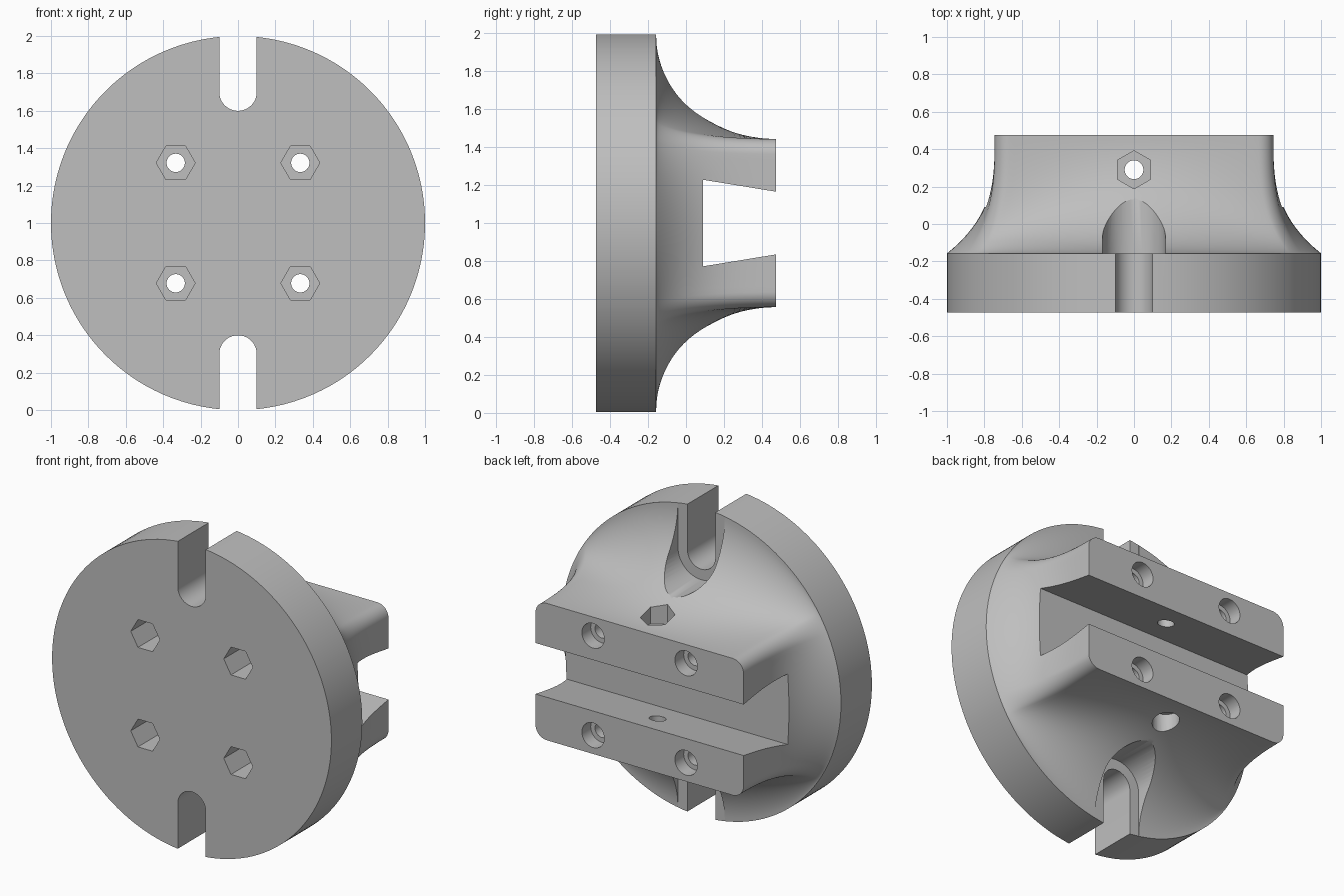
import bpy, bmesh
from math import pi, cos, sin, atan2, sqrt

if "Cube" in bpy.data.objects:
    bpy.data.objects.remove(bpy.data.objects["Cube"])

FRONT, RIM, BACK, MID = -0.473, -0.157, 0.475, 1.0   # y of the disc faces, jaw face; centre height

grey = bpy.data.materials.new("light_grey")
grey.use_nodes = True
grey.diffuse_color = (0.52, 0.52, 0.52, 1)
grey.node_tree.nodes["Principled BSDF"].inputs["Base Color"].default_value = (0.52, 0.52, 0.52, 1)


def make_object(name, bm):
    bmesh.ops.recalc_face_normals(bm, faces=bm.faces)
    mesh = bpy.data.meshes.new(name)
    bm.to_mesh(mesh)
    bm.free()
    mesh.materials.append(grey)
    obj = bpy.data.objects.new(name, mesh)
    bpy.context.collection.objects.link(obj)
    return obj


def skin(name, rings):
    """Closed solid through a list of matching rings."""
    bm = bmesh.new()
    loops = [[bm.verts.new(p) for p in ring] for ring in rings]
    n = len(loops[0])
    for a, b in zip(loops, loops[1:]):
        for i in range(n):
            j = (i + 1) % n
            bm.faces.new((a[i], a[j], b[j], b[i]))
    bm.faces.new(loops[0])
    bm.faces.new(loops[-1])
    return make_object(name, bm)


def prism(name, profile, axis, start, end):
    """Extrude a 2D profile along one axis."""
    place = {"X": lambda u, v, d: (d, u, v),
             "Y": lambda u, v, d: (u, d, v),
             "Z": lambda u, v, d: (u, v, d)}[axis]
    return skin(name, [[place(u, v, d) for u, v in profile] for d in (start, end)])


def polygon(u, v, r, sides, turn=0.0):
    return [(u + r * cos(turn + 2 * pi * i / sides), v + r * sin(turn + 2 * pi * i / sides))
            for i in range(sides)]


def u_slot(half, sign):
    """Round-ended slot, open towards the rim."""
    arc = [(half * cos(pi * i / 24), MID + sign * (0.7 - half * sin(pi * i / 24))) for i in range(25)]
    return arc + [(-half, MID + sign * 1.2), (half, MID + sign * 1.2)]


def rounded_rectangle(hx, hz, r):
    """Outline with evenly divided straight sides and round corners."""
    corners = [(hx - r, hz - r, 0), (r - hx, hz - r, 1), (r - hx, r - hz, 2), (hx - r, r - hz, 3)]
    pts = []
    for k, (cx, cz, q) in enumerate(corners):
        pts += [(cx + r * cos(pi / 2 * (q + i / 10)), cz + r * sin(pi / 2 * (q + i / 10)))
                for i in range(11)]
        nx, nz, nq = corners[(k + 1) % 4]
        end = (nx + r * cos(pi / 2 * nq), nz + r * sin(pi / 2 * nq))
        last, steps = pts[-1], (48, 24)[k % 2]
        pts += [(last[0] + (end[0] - last[0]) * i / steps, last[1] + (end[1] - last[1]) * i / steps)
                for i in range(1, steps)]
    return pts


# Flange body: round disc flaring into a rectangular jaw block
jaw = rounded_rectangle(0.745, 0.443, 0.08)
circle = [(cos(a), sin(a)) for a in (atan2(z, x) for x, z in jaw)]
rings = [[(x, FRONT, MID + z) for x, z in circle]]
STEPS = 32
for s in range(STEPS + 1):
    t = 1 - cos(pi / 2 * s / STEPS)
    fx = (1 - t) ** 3.1
    fz = 1 - sqrt(max(0, 1 - (1 - t) ** 2))
    rings.append([(jx + (cx - jx) * fx, RIM + (BACK - RIM) * t, MID + jz + (cz - jz) * fz)
                  for (jx, jz), (cx, cz) in zip(jaw, circle)])
body = skin("clamp_flange", rings)

# Tapered channel between the jaws
cutters = [prism("channel_cutter", [(0.09, 0.772), (0.09, 1.228), (0.5, 1.161), (0.5, 0.839)], "X", -1.2, 1.2)]

# Rim slots with wider seats behind the disc
for sign in (1, -1):
    cutters.append(prism("slot_cutter", u_slot(0.1, sign), "Y", -0.6, 0.6))
    cutters.append(prism("slot_seat_cutter", u_slot(0.168, sign), "Y", RIM, 0.6))

# Four bolt holes: hex nut pockets in front, round head seats behind
for x in (-0.333, 0.333):
    for z in (MID - 0.322, MID + 0.322):
        cutters.append(prism("bolt_cutter", polygon(x, z, 0.049, 32), "Y", -0.6, 0.6))
        cutters.append(prism("nut_cutter", polygon(x, z, 0.104, 6), "Y", -0.6, -0.16))
        cutters.append(prism("head_cutter", polygon(x, z, 0.08, 32), "Y", 0.385, 0.6))

# Vertical clamp screw: hex pocket above, round head seat below
cutters.append(prism("screw_cutter", polygon(0, 0.29, 0.05, 32), "Z", 0.3, 1.7))
cutters.append(prism("screw_nut_cutter", polygon(0, 0.29, 0.102, 6, pi / 2), "Z", 1.375, 1.7))
cutters.append(prism("screw_head_cutter", polygon(0, 0.29, 0.08, 32), "Z", 0.3, 0.625))

# Cut everything out and keep the finished mesh
for cutter in cutters:
    mod = body.modifiers.new(cutter.name, "BOOLEAN")
    mod.operation = "DIFFERENCE"
    mod.solver = "EXACT"
    mod.object = cutter
bpy.context.view_layer.update()
finished = bpy.data.meshes.new_from_object(body.evaluated_get(bpy.context.evaluated_depsgraph_get()))
body.modifiers.clear()
body.data = finished
for cutter in cutters:
    bpy.data.objects.remove(cutter)

# Smooth shading with crisp machined edges
bpy.ops.object.select_all(action="DESELECT")
body.select_set(True)
bpy.context.view_layer.objects.active = body
bpy.ops.object.shade_smooth_by_angle(angle=pi / 6)
